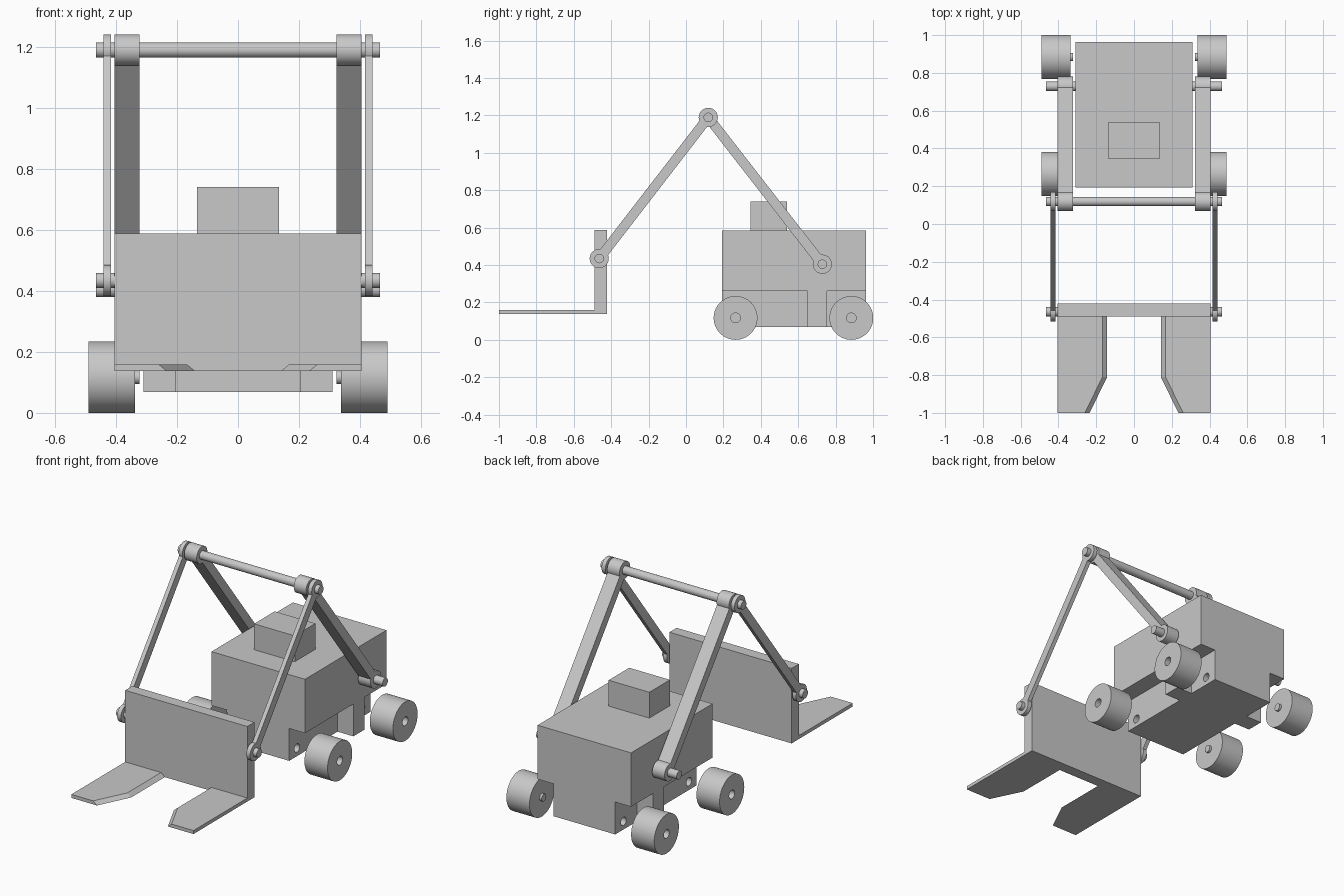
import bpy, bmesh
from math import pi, atan2, hypot
from mathutils import Matrix, Vector

if "Cube" in bpy.data.objects:
    bpy.data.objects.remove(bpy.data.objects["Cube"], do_unlink=True)

grey = bpy.data.materials.new("plain_grey")
grey.use_nodes = True
GREY = (0.58, 0.58, 0.58, 1)
grey.diffuse_color = GREY
grey.node_tree.nodes["Principled BSDF"].inputs["Base Color"].default_value = GREY


def finish(name, bm):
    bmesh.ops.recalc_face_normals(bm, faces=bm.faces)
    mesh = bpy.data.meshes.new(name)
    bm.to_mesh(mesh)
    bm.free()
    mesh.materials.append(grey)
    obj = bpy.data.objects.new(name, mesh)
    bpy.context.collection.objects.link(obj)
    return obj


def smooth(obj):
    bpy.ops.object.select_all(action='DESELECT')
    obj.select_set(True)
    bpy.context.view_layer.objects.active = obj
    bpy.ops.object.shade_smooth_by_angle(angle=0.6)
    return obj


def box(name, x, y, z):
    bm = bmesh.new()
    size = [b - a for a, b in (x, y, z)]
    mid = [(a + b) / 2 for a, b in (x, y, z)]
    bmesh.ops.create_cube(bm, size=1, matrix=Matrix.Translation(mid) @ Matrix.Diagonal((*size, 1)))
    return finish(name, bm)


def rod(name, x, y, z, r, sides=48):
    """Cylinder lying along x."""
    bm = bmesh.new()
    place = Matrix.Translation(((x[0] + x[1]) / 2, y, z)) @ Matrix.Rotation(pi / 2, 4, 'Y')
    bmesh.ops.create_cone(bm, cap_ends=True, segments=sides, radius1=r, radius2=r,
                          depth=abs(x[1] - x[0]), matrix=place)
    return smooth(finish(name, bm))


def boolean(obj, tool, operation):
    mod = obj.modifiers.new("cut", 'BOOLEAN')
    mod.object, mod.operation, mod.solver = tool, operation, 'EXACT'
    bpy.ops.object.select_all(action='DESELECT')
    bpy.context.view_layer.objects.active = obj
    obj.select_set(True)
    bpy.ops.object.modifier_apply(modifier=mod.name)
    bpy.data.objects.remove(tool, do_unlink=True)


def span(side, a, b):
    return tuple(sorted((side * a, side * b)))


def arm(name, x, start, end, width=0.052, r=0.051):
    """Straight bar with a round eye at each end; points are (y, z)."""
    a, b = Vector((0, *start)), Vector((0, *end))
    d = b - a
    place = (Matrix.Translation((a + b) / 2 + Vector((sum(x) / 2, 0, 0)))
             @ Matrix.Rotation(atan2(d.z, d.y), 4, 'X')
             @ Matrix.Diagonal((x[1] - x[0], hypot(d.y, d.z), width, 1)))
    bm = bmesh.new()
    bmesh.ops.create_cube(bm, size=1, matrix=place)
    bar = finish(name, bm)
    for y, z in (start, end):
        boolean(bar, rod("eye", x, y, z, r), 'UNION')
    return smooth(bar)


def fork(name, side):
    """Flat tine with a tapered tip and a sloping inner edge."""
    bm = bmesh.new()
    rings = []
    for z, inset in ((0.138, 0), (0.159, 0.025)):
        outline = [(0.405, -0.45), (0.405, -1), (0.235 + inset, -1),
                   (0.142 + inset, -0.81), (0.142 + inset, -0.45)]
        rings.append([bm.verts.new((side * x, y, z)) for x, y in outline])
    low, high = rings
    bm.faces.new(low)
    bm.faces.new(high)
    for i in range(len(low)):
        j = (i + 1) % len(low)
        bm.faces.new((low[i], low[j], high[j], high[i]))
    return finish(name, bm)


AXLES = {"front": 0.265, "rear": 0.884}
AXLE_Z = 0.117
SHOULDER, ELBOW, WRIST = (0.729, 0.404), (0.119, 1.189), (-0.464, 0.434)

# Body with stepped wheel recesses and axle holes
body = box("body", (-0.31, 0.31), (0.192, 0.963), (0.068, 0.585))
for s in (-1, 1):
    for y in ((0.1, 0.65), (0.755, 1.1)):
        boolean(body, box("recess", span(s, 0.205, 0.4), y, (0, 0.262)), 'DIFFERENCE')
    for y in AXLES.values():
        boolean(body, rod("hole", span(s, 0.1, 0.25), y, AXLE_Z, 0.025, 32), 'DIFFERENCE')
smooth(body)
box("roof_box", (-0.135, 0.135), (0.345, 0.54), (0.58, 0.74))

# Lifting plate
box("lift_plate", (-0.405, 0.405), (-0.49, -0.422), (0.138, 0.588))

for s, label in ((-1, "right"), (1, "left")):
    # Wheels with an inner stub and an outer hub hole
    for end, y in AXLES.items():
        wheel = rod(f"{end}_{label}_wheel", span(s, 0.337, 0.49), y, AXLE_Z, 0.117, 64)
        boolean(wheel, rod("hub_hole", span(s, 0.4, 0.55), y, AXLE_Z, 0.026, 32), 'DIFFERENCE')
        smooth(wheel)
        rod(f"{end}_{label}_axle_stub", span(s, 0.323, 0.36), y, AXLE_Z, 0.022, 32)

    # Linkage arms, pins and fork tine
    arm(f"{label}_rear_arm", span(s, 0.322, 0.404), SHOULDER, ELBOW)
    arm(f"{label}_front_arm", span(s, 0.416, 0.441), ELBOW, WRIST)
    rod(f"{label}_shoulder_pin", span(s, 0.3, 0.466), *SHOULDER, 0.025)
    rod(f"{label}_wrist_pin", span(s, 0.39, 0.466), *WRIST, 0.025)
    fork(f"{label}_fork", s)

# Cross rod joining the elbows
rod("cross_rod", (-0.466, 0.466), *ELBOW, 0.025)
